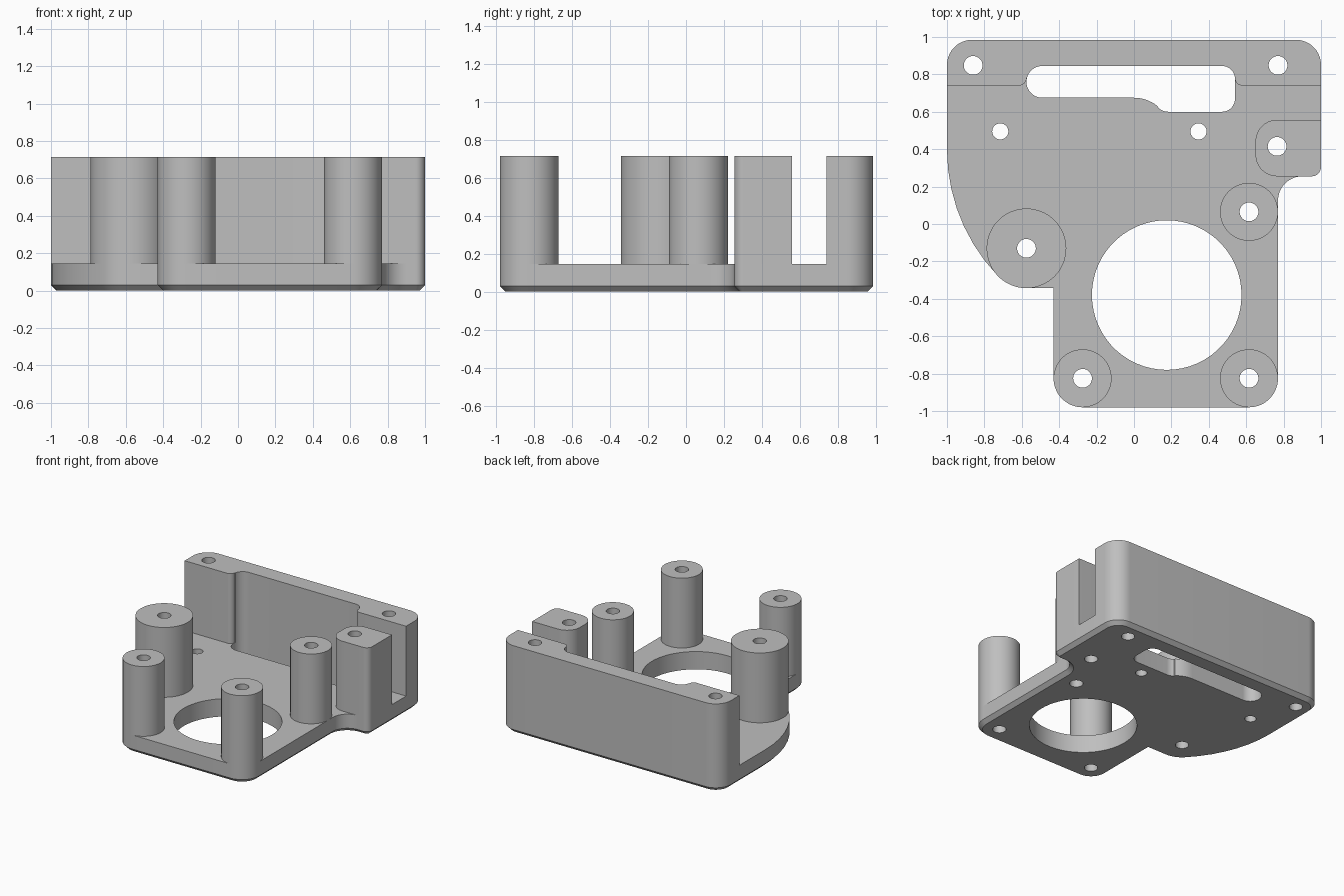
import bpy, bmesh
from math import cos, sin, radians
from mathutils import Vector

cube = bpy.data.objects.get("Cube")
if cube:
    bpy.data.objects.remove(cube, do_unlink=True)

grey = bpy.data.materials.new("plain grey")
grey.use_nodes = True
colour = (0.52, 0.52, 0.52, 1)
grey.diffuse_color = colour
grey.node_tree.nodes["Principled BSDF"].inputs["Base Color"].default_value = colour

FLOOR, TOP, CHAMFER = 0.145, 0.715, 0.03
HOLE = 0.05


def arc(cx, cy, r, start, end):
    """Points along an arc, angles in degrees."""
    n = max(4, round(abs(end - start) / 6))
    angles = [radians(start + (end - start) * i / n) for i in range(n + 1)]
    return [(cx + r * cos(a), cy + r * sin(a)) for a in angles]


def circle(cx, cy, r):
    return arc(cx, cy, r, 0, 360)[:-1]


def clean(points):
    """Drop points that coincide with the one before."""
    pts = [Vector(p) for p in points]
    return [p for i, p in enumerate(pts) if (p - pts[i - 1]).length > 1e-3]


def inset(pts, d):
    """Move a counterclockwise outline inward by d with mitred corners."""
    result = []
    for i, p in enumerate(pts):
        a = (p - pts[i - 1]).normalized()
        b = (pts[(i + 1) % len(pts)] - p).normalized()
        na, nb = Vector((-a.y, a.x)), Vector((-b.y, b.x))
        result.append(p + (na + nb) * d / (1 + na.dot(nb)))
    return result


def prism(name, outline, holes, z0, z1, chamfer=0):
    """Extrude an outline with through holes; optional chamfer underneath."""
    bm = bmesh.new()
    caps = ([], [])
    for k, loop in enumerate([outline] + holes):
        pts = clean(loop)
        layers = [(pts, z0), (pts, z1)]
        if chamfer and k == 0:
            layers = [(inset(pts, chamfer), z0), (pts, z0 + chamfer), (pts, z1)]
        rings = [[bm.verts.new((p.x, p.y, z)) for p in ps] for ps, z in layers]
        n = len(pts)
        for low, high in zip(rings, rings[1:]):
            for i in range(n):
                j = (i + 1) % n
                bm.faces.new((low[i], low[j], high[j], high[i]))
        for cap, ring in zip(caps, (rings[0], rings[-1])):
            cap.extend(bm.edges.get((ring[i - 1], ring[i])) for i in range(n))
    for cap, nz in zip(caps, (-1, 1)):
        bmesh.ops.triangle_fill(bm, use_beauty=True, edges=cap, normal=(0, 0, nz))
    bmesh.ops.recalc_face_normals(bm, faces=bm.faces)
    mesh = bpy.data.meshes.new(name)
    bm.to_mesh(mesh)
    bm.free()
    mesh.materials.append(grey)
    obj = bpy.data.objects.new(name, mesh)
    bpy.context.collection.objects.link(obj)
    bpy.ops.object.select_all(action="DESELECT")
    obj.select_set(True)
    bpy.context.view_layer.objects.active = obj
    bpy.ops.object.shade_smooth_by_angle(angle=radians(30))
    return obj


# Positions shared by the plate and the parts standing on it
posts = {
    "left_rear_post": (0.615, 0.065, 0.155),
    "left_front_post": (0.615, -0.825, 0.155),
    "right_front_post": (-0.275, -0.825, 0.155),
    "right_rear_post": (-0.575, -0.13, 0.213),
}
wall_holes = [circle(x, 0.848, HOLE) for x in (-0.86, 0.77)]
block_hole = circle(0.765, 0.415, HOLE)
back_corners = arc(0.865, 0.85, 0.135, 0, 90) + arc(-0.865, 0.85, 0.135, 90, 180)

# Base plate
plate_outline = (
    arc(-0.275, -0.825, 0.155, 180, 270)
    + arc(0.615, -0.825, 0.155, 270, 360)
    + arc(0.9, 0.125, 0.13, 180, 90)
    + arc(0.95, 0.305, 0.05, 270, 360)
    + back_corners
    + arc(-0.019, 0.4, 0.981, 180, 223.6)
    + arc(-0.575, -0.13, 0.213, 223.6, 270)
    + [(-0.43, -0.343)]
)
slot = (
    arc(-0.49, 0.76, 0.085, 90, 270)
    + arc(0, 0.475, 0.2, 90, 50)
    + arc(0.185, 0.685, 0.085, 230, 270)
    + arc(0.47, 0.67, 0.07, 270, 360)
    + arc(0.47, 0.775, 0.07, 0, 90)
)
plate_holes = [slot, circle(0.175, -0.38, 0.4), block_hole] + wall_holes
plate_holes += [circle(x, 0.495, 0.043) for x in (-0.715, 0.345)]
plate_holes += [circle(x, y, HOLE) for x, y, r in posts.values()]
prism("base_plate", plate_outline, plate_holes, 0, FLOOR, CHAMFER)

# Back wall, thinned behind the slot
wall_outline = (
    [(-1, 0.74)]
    + arc(-0.615, 0.78, 0.04, 270, 360)
    + arc(-0.49, 0.76, 0.085, 165, 90)
    + arc(0.47, 0.775, 0.07, 90, 5)
    + arc(0.58, 0.78, 0.04, 180, 270)
    + [(1, 0.74)]
    + back_corners
)
prism("back_wall", wall_outline, wall_holes, FLOOR, TOP)

# Side block
block_outline = (
    arc(0.765, 0.37, 0.115, 180, 270)
    + arc(0.95, 0.305, 0.05, 270, 360)
    + [(1, 0.557)]
    + arc(0.765, 0.442, 0.115, 90, 180)
)
prism("side_block", block_outline, [block_hole], FLOOR, TOP)

# Standing posts
for name, (x, y, r) in posts.items():
    prism(name, circle(x, y, r), [circle(x, y, HOLE)], FLOOR, TOP)
